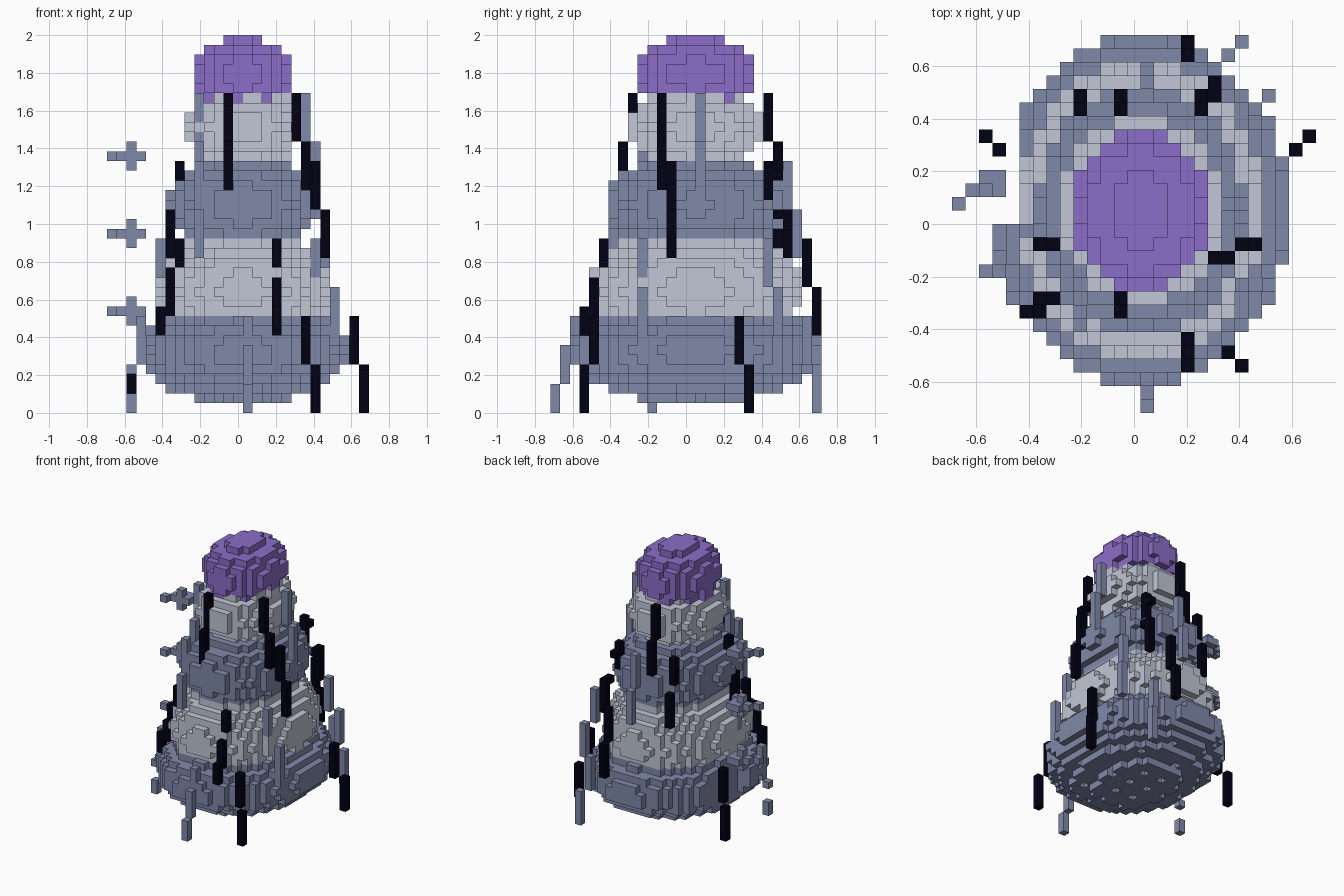
import bpy, bmesh

cube = bpy.data.objects.get("Cube")
if cube:
    bpy.data.objects.remove(cube, do_unlink=True)

V = 2 / 39                      # edge length of one block
CX, CY = 14, 15                 # block coordinates of the tower axis


def srgb(r, g, b):
    return tuple(((c / 255 + 0.055) / 1.055) ** 2.4 if c > 10 else c / 255 / 12.92
                 for c in (r, g, b)) + (1.0,)


def material(name, color):
    m = bpy.data.materials.new(name)
    m.use_nodes = True
    m.diffuse_color = color
    m.node_tree.nodes["Principled BSDF"].inputs["Base Color"].default_value = color
    return m


SLATE = material("slate_grey", srgb(128, 137, 169))
PALE = material("pale_grey", srgb(193, 199, 214))
PURPLE = material("purple", srgb(140, 109, 200))
BLACK = material("near_black", srgb(1, 1, 20))

cells = {}                      # block position -> part name
part_material = {}


def put(part, mat, i, j, k):
    part_material[part] = mat
    cells[i, j, k] = part


def tier(part, mat, rx, ry, zc, rz, k0, k1):
    """Slice of an ellipsoid, filled with blocks from layer k0 to k1."""
    for k in range(k0, k1 + 1):
        room = 1 - ((k + 0.5 - zc) / rz) ** 2
        for i in range(28):
            for j in range(29):
                dx, dy = (i + 0.5 - CX) / rx, (j + 0.5 - CY) / ry
                if dx * dx + dy * dy <= room:
                    put(part, mat, i, j, k)


def column(part, mat, i, j, k0, k1, cover=True):
    """Vertical run of blocks; with cover off it stays behind the tier's bulge."""
    for k in range(k0, k1 + 1):
        if cover or (i, j, k) not in cells:
            put(part, mat, i, j, k)


# Stacked rounded tiers and the dome
tier("bottom_tier", SLATE, 11, 13, 6.3, 5.5, 1, 9)
tier("lower_tier", PALE, 9, 11, 12.6, 7, 10, 17)
tier("middle_tier", SLATE, 7.7, 9.3, 21.5, 5.5, 18, 25)
tier("upper_tier", PALE, 6, 7, 29.5, 4.6, 26, 32)
tier("dome", PURPLE, 5, 6, 35, 4, 33, 38)

# Bottom tier is cut back at its rear right flank
for i, j, k in list(cells):
    if i < 5 and j >= 14 and cells[i, j, k] == "bottom_tier":
        del cells[i, j, k]

# Small pits scattered over the underside
for i, j, k in list(cells):
    if k < 4 and i % 3 == 0 and j % 3 == 0 and (i, j, k - 1) not in cells and (k == 1 or (i + j) % 2):
        del cells[i, j, k]

# Ragged lower rim of the dome
for i, j, k in list(cells):
    if k == 32 and (i // 2 + j // 2) % 2:
        put("dome", PURPLE, i, j, k)

# Hanging strands: upper five blocks, then five more one step further out
# (tier top layer, material, upper i, upper j, lower i, lower j)
strands = [
    (32, BLACK, 12, 8, 12, 7), (32, BLACK, 19, 11, 20, 11),
    (32, BLACK, 12, 22, 12, 23), (32, SLATE, 20, 15, 21, 15),
    (32, SLATE, 9, 10, 9, 9),
    (25, BLACK, 21, 12, 22, 12), (25, BLACK, 9, 22, 9, 23),
    (25, BLACK, 18, 22, 19, 24), (25, BLACK, 7, 12, 6, 12),
    (25, SLATE, 14, 24, 14, 25), (25, SLATE, 9, 7, 9, 6),
    (17, BLACK, 17, 26, 17, 27), (17, SLATE, 21, 9, 23, 9),
    (17, SLATE, 22, 22, 23, 23),
    (9, BLACK, 20, 4, 21, 3), (9, BLACK, 25, 19, 26, 20),
    (9, BLACK, 3, 19, 2, 20), (9, SLATE, 20, 26, 21, 27),
]
for top, mat, i, j, i2, j2 in strands:
    part = "black_strands" if mat is BLACK else "grey_strands"
    column(part, mat, i, j, top - 4, top, cover=(top == 32 and mat is BLACK))
    column(part, mat, i2, j2, top - 9, top - 5)

# Strands that curve outward in several steps: i, j, first and last layer
for seg in [(17, 5, 13, 17), (17, 4, 10, 13), (17, 3, 8, 10),
            (7, 8, 13, 17), (6, 8, 13, 14), (6, 7, 10, 12), (5, 7, 8, 10),
            (18, 23, 24, 24), (19, 23, 20, 20)]:
    column("black_strands", BLACK, *seg, cover=False)
for seg in [(14, 2, 7, 9), (14, 1, 3, 6), (14, 0, 0, 2), (5, 13, 13, 17),
            (3, 10, 5, 9), (2, 10, 4, 4), (2, 10, 0, 1)]:
    column("grey_strands", SLATE, *seg)

# Floating crosses beside the tower
for n, k in enumerate((10, 18, 26)):
    name = f"floating_cross_{n + 1}"
    column(name, SLATE, 2, 16, k - 1, k + 1)
    for i, j in ((0, 15), (1, 16), (3, 16), (2, 17), (3, 17)):
        put(name, SLATE, i, j, k)

# Corners of each block side, keyed by outward direction
SIDES = {
    (1, 0, 0): ((1, 0, 0), (1, 1, 0), (1, 1, 1), (1, 0, 1)),
    (-1, 0, 0): ((0, 0, 0), (0, 0, 1), (0, 1, 1), (0, 1, 0)),
    (0, 1, 0): ((0, 1, 0), (0, 1, 1), (1, 1, 1), (1, 1, 0)),
    (0, -1, 0): ((0, 0, 0), (1, 0, 0), (1, 0, 1), (0, 0, 1)),
    (0, 0, 1): ((0, 0, 1), (1, 0, 1), (1, 1, 1), (0, 1, 1)),
    (0, 0, -1): ((0, 0, 0), (0, 1, 0), (1, 1, 0), (1, 0, 0)),
}

# One mesh per part, with only the exposed block sides
for part, mat in part_material.items():
    bm = bmesh.new()
    for (i, j, k), owner in cells.items():
        if owner != part:
            continue
        for (a, b, c), corners in SIDES.items():
            if (i + a, j + b, k + c) not in cells:
                bm.faces.new([bm.verts.new(((i + x - 13.5) * V, (j + y - 14) * V, (k + z) * V))
                              for x, y, z in corners])
    bmesh.ops.remove_doubles(bm, verts=bm.verts, dist=V * 0.01)
    mesh = bpy.data.meshes.new(part)
    bm.to_mesh(mesh)
    bm.free()
    mesh.materials.append(mat)
    bpy.context.collection.objects.link(bpy.data.objects.new(part, mesh))
